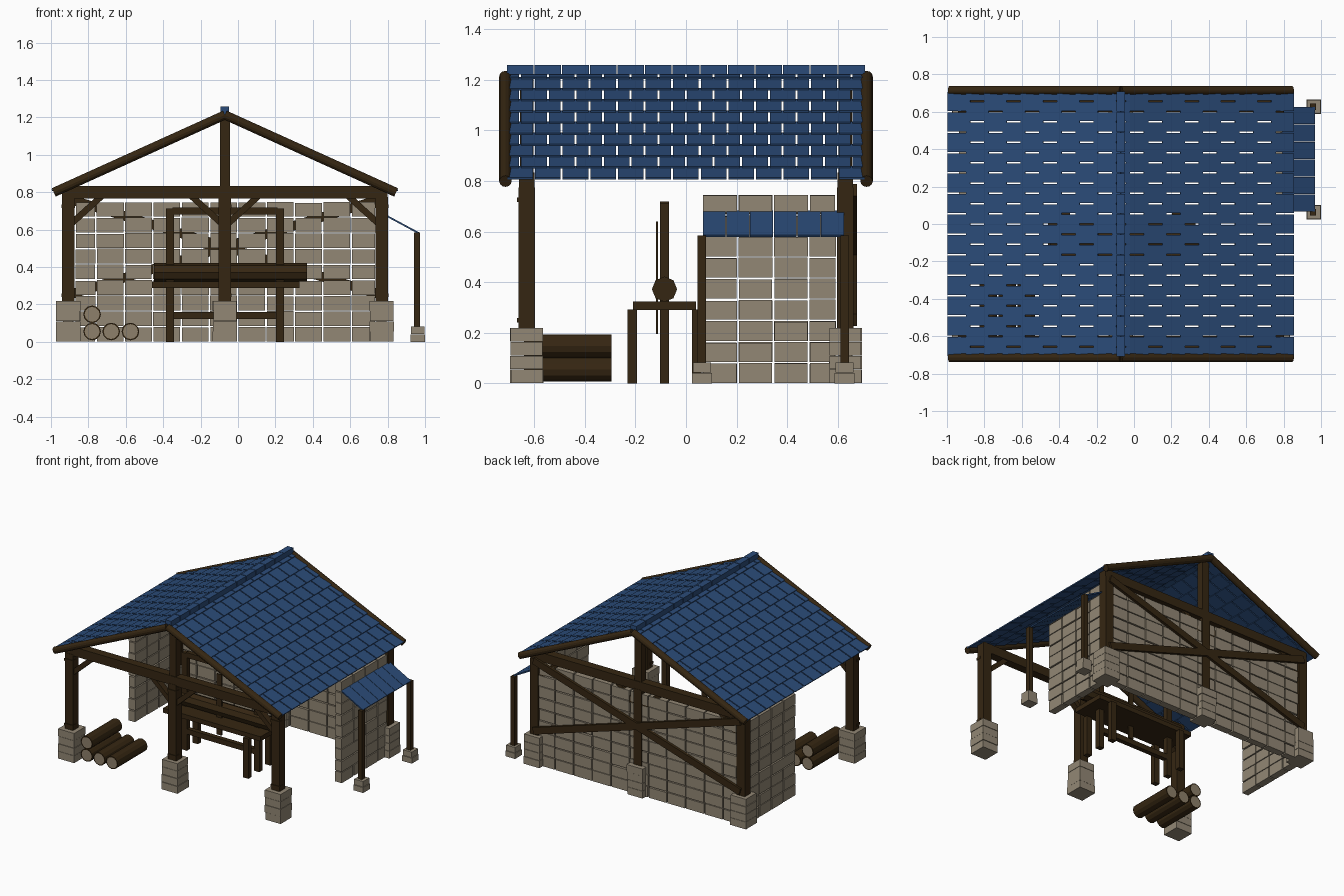
import bpy, bmesh, math, random
from mathutils import Vector, Matrix

if "Cube" in bpy.data.objects:
    bpy.data.objects.remove(bpy.data.objects["Cube"])

random.seed(4)


def material(name, rgb):
    m = bpy.data.materials.new(name)
    m.diffuse_color = (*rgb, 1)
    m.use_nodes = True
    m.node_tree.nodes["Principled BSDF"].inputs["Base Color"].default_value = m.diffuse_color
    return m


WOOD = material("dark wood", (0.036, 0.0195, 0.006))
STONE = material("grey stone", (0.29, 0.245, 0.178))
ROOF = material("blue shingle", (0.024, 0.071, 0.19))
CUT = material("cut wood", (0.27, 0.215, 0.145))


def frame(p, q):
    """Matrix at the middle of p-q, with local z along the line."""
    z = (q - p).normalized()
    ref = Vector((1, 0, 0)) if abs(z.y) > 0.9 else Vector((0, 1, 0))
    x = ref.cross(z).normalized()
    m = Matrix((x, z.cross(x), z)).transposed().to_4x4()
    m.translation = (p + q) / 2
    return m


def box(bm, c, s):
    bmesh.ops.create_cube(bm, size=1, matrix=Matrix.Translation(c) @ Matrix.Diagonal((*s, 1)))


def beam(bm, p, q, w, d):
    p, q = Vector(p), Vector(q)
    bmesh.ops.create_cube(bm, size=1, matrix=frame(p, q) @ Matrix.Diagonal((w, d, (q - p).length, 1)))


def rod(bm, p, q, r, n=10):
    p, q = Vector(p), Vector(q)
    bmesh.ops.create_cone(bm, cap_ends=True, segments=n, radius1=r, radius2=r,
                          depth=(q - p).length, matrix=frame(p, q))


def finish(bm, name, *mats):
    me = bpy.data.meshes.new(name)
    bm.to_mesh(me)
    bm.free()
    for m in mats:
        me.materials.append(m)
    ob = bpy.data.objects.new(name, me)
    bpy.context.collection.objects.link(ob)
    return ob


CX, HALF, PY = -0.07, 0.838, 0.63          # ridge x, post spacing, post row y
POSTS = [CX - HALF, CX, CX + HALF]

# Stone footings under posts: stacked slabs
bm = bmesh.new()
for y in (-PY, PY):
    for x in POSTS:
        for i in range(4):
            s = 0.132 - random.uniform(0, 0.01)
            box(bm, (x, y, 0.0275 + 0.055 * i), (s, s, 0.053))
for y in (0.063, 0.627):
    for i in range(2):
        s = 0.078 - 0.006 * i
        box(bm, (0.96, y, 0.02 + 0.042 * i), (s, s, 0.04))
finish(bm, "stone_footings", STONE)

# Posts, tie beams, king posts and knee braces, front and back
bm = bmesh.new()
for y in (-PY, PY):
    for x in POSTS:
        box(bm, (x, y, 0.495), (0.066, 0.066, 0.56))
    box(bm, (CX, y, 0.8), (1.74, 0.062, 0.066))
    box(bm, (CX, y, 1.01), (0.054, 0.054, 0.4))
    for x, dirs in zip(POSTS, ((1,), (-1, 1), (-1,))):
        for s in dirs:
            beam(bm, (x + 0.02 * s, y, 0.635), (x + 0.18 * s, y, 0.78), 0.034, 0.045)
finish(bm, "timber_frame", WOOD)

# Thin bands on the front posts
bm = bmesh.new()
for x in POSTS:
    for z in (0.25, 0.725):
        box(bm, (x, -PY - 0.02, z), (0.071, 0.036, 0.018))
finish(bm, "post_bands", WOOD)

# Crossed braces on the back
bm = bmesh.new()
for s in (-1, 1):
    beam(bm, (CX - s * HALF, PY + 0.037, 0.25), (CX + s * HALF, PY + 0.037, 0.765), 0.05, 0.02)
finish(bm, "back_cross_braces", WOOD)


# Stone block walls
def wall(name, edges, along_x, fixed):
    bm = bmesh.new()
    h = 0.0835
    for row in range(9):
        for a, b in zip(edges, edges[1:]):
            w = b - a - random.uniform(0.005, 0.011)
            t = 0.052 + random.uniform(-0.004, 0.004)
            hh = h - random.uniform(0.004, 0.009)
            mid, z = (a + b) / 2, h * row + hh / 2 + 0.001
            if along_x:
                box(bm, (mid, fixed, z), (w, t, hh))
            else:
                box(bm, (fixed, mid, z), (t, w, hh))
    finish(bm, name, STONE)


wall("back_wall", [-0.872] + [-0.759 + 0.1515 * i for i in range(10)] + [0.737], True, PY)
side = [0.063, 0.205, 0.345, 0.485, 0.595]
wall("left_wall", side, False, POSTS[0])
wall("right_wall", side, False, POSTS[2])

# Gable rafters
bm = bmesh.new()
for y in (-0.714, 0.714):
    for s in (-1, 1):
        rod(bm, (CX, y, 1.213), (CX + s * 0.915, y, 0.799), 0.0245, 12)
finish(bm, "gable_rafters", WOOD)

# Roof shingles: staggered courses with narrow gaps
TW, GAP, EDGE = 0.1092, 0.008, 0.71


def roof_z(d):
    return 1.222 - 0.452 * d


for name, s in (("left_roof", -1), ("right_roof", 1)):
    bm = bmesh.new()
    for k in range(10):
        low = 0.925 - 0.0975 * k
        high = max(low - 0.12, 0)
        cuts = [-EDGE + TW * i for i in range(14)]
        if k % 2:
            cuts = [-EDGE] + [-EDGE + TW * (i + 0.5) for i in range(13)] + [EDGE]
        for a, b in zip(cuts, cuts[1:]):
            y = (a + b) / 2
            beam(bm, (CX + s * low, y, roof_z(low) + 0.006),
                 (CX + s * high, y, roof_z(high) - 0.003), 0.008, b - a - GAP)
    finish(bm, name, ROOF)

# Ridge cap pieces
bm = bmesh.new()
for i in range(13):
    box(bm, (CX, -EDGE + TW * (i + 0.5), 1.24), (0.046, TW - 0.004, 0.038))
finish(bm, "ridge_cap", ROOF)

# Side canopy with its two posts
bm = bmesh.new()
for i in range(6):
    y = 0.065 + 0.0935 * (i + 0.5)
    beam(bm, (0.785, y, 0.679), (0.965, y, 0.582), 0.009, 0.0905)
finish(bm, "side_canopy", ROOF)
bm = bmesh.new()
for y in (0.063, 0.627):
    box(bm, (0.957, y, 0.332), (0.032, 0.034, 0.505))
finish(bm, "canopy_posts", WOOD)

# Work bench: upright frame, legs, rails and top
BY = -0.085
bm = bmesh.new()
for x in (-0.363, 0.224):
    box(bm, (x, BY, 0.356), (0.042, 0.037, 0.712))
    for y in (-0.212, 0.042):
        box(bm, (x, y, 0.146), (0.042, 0.037, 0.292))
for z in (0.7, 0.14):
    box(bm, (-0.07, BY, z), (0.56, 0.034, 0.038))
box(bm, (-0.065, BY, 0.306), (0.79, 0.25, 0.034))
finish(bm, "work_bench", WOOD)

# Log on the bench and the upright saw blade
bm = bmesh.new()
rod(bm, (-0.45, BY, 0.372), (0.37, BY, 0.372), 0.05, 8)
finish(bm, "bench_log", WOOD)
bm = bmesh.new()
box(bm, (CX, -0.115, 0.418), (0.04, 0.009, 0.445))
finish(bm, "saw_blade", WOOD)

# Log pile with pale cut ends
bm = bmesh.new()
for x, z in ((-0.78, 0.055), (-0.678, 0.055), (-0.575, 0.055), (-0.78, 0.147)):
    rod(bm, (x, -0.64, z), (x, -0.295, z), 0.047, 12)
bm.normal_update()
ends = [f for f in bm.faces if abs(f.normal.y) > 0.9]
bmesh.ops.inset_individual(bm, faces=ends, thickness=0.007)
for f in ends:
    f.material_index = 1
finish(bm, "log_pile", WOOD, CUT)
